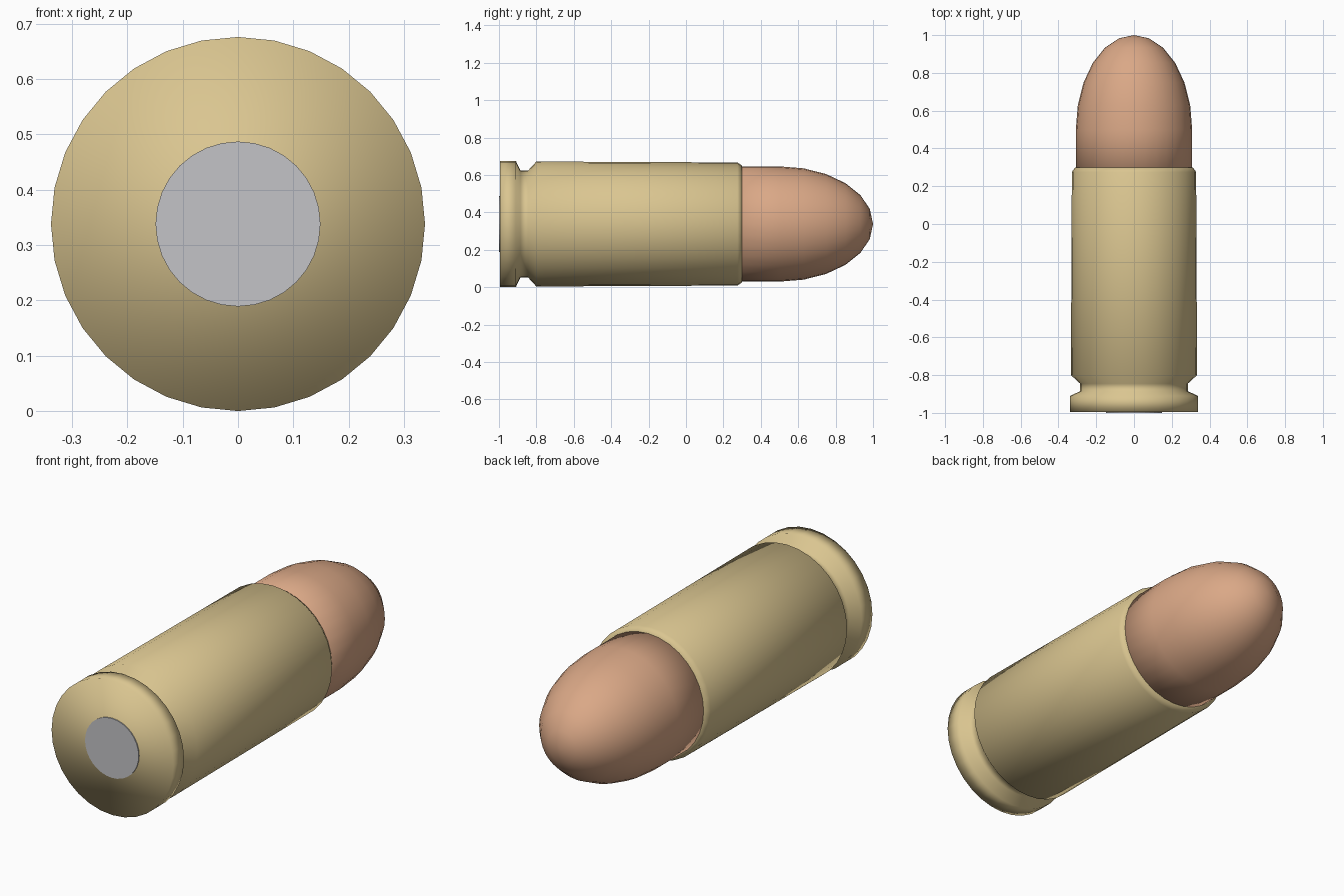
import bpy
import bmesh
from math import sin, cos, pi

SIDES = 32
AXIS_Z = 0.338

cube = bpy.data.objects.get("Cube")
if cube:
    bpy.data.objects.remove(cube, do_unlink=True)


def material(name, rgb, metallic=0.0):
    mat = bpy.data.materials.new(name)
    mat.use_nodes = True
    mat.diffuse_color = (*rgb, 1)
    mat.node_tree.nodes["Principled BSDF"].inputs["Base Color"].default_value = (*rgb, 1)
    return mat


def lathe(name, profile, mat, smooth=True):
    """Turn (y, radius) points about the long axis; zero radius makes a pole."""
    bm = bmesh.new()
    rings = []
    for y, r in profile:
        count = SIDES if r > 0 else 1
        rings.append([bm.verts.new((r * sin(2 * pi * i / SIDES), y,
                                    AXIS_Z + r * cos(2 * pi * i / SIDES)))
                      for i in range(count)])
    for a, b in zip(rings, rings[1:]):
        for i in range(SIDES):
            j = (i + 1) % SIDES
            if len(b) == 1:
                bm.faces.new((a[i], a[j], b[0]))
            else:
                bm.faces.new((a[i], a[j], b[j], b[i]))
    # Close open ends with flat caps
    for ring in (rings[0], rings[-1]):
        if len(ring) > 1:
            bm.faces.new(ring)
    bmesh.ops.recalc_face_normals(bm, faces=bm.faces)
    for face in bm.faces:
        face.smooth = smooth
    mesh = bpy.data.meshes.new(name)
    bm.to_mesh(mesh)
    bm.free()
    mesh.materials.append(mat)
    obj = bpy.data.objects.new(name, mesh)
    bpy.context.collection.objects.link(obj)
    return obj


brass = material("brass", (0.70, 0.56, 0.28))
copper = material("copper", (0.70, 0.39, 0.24))
steel = material("steel", (0.55, 0.55, 0.57))

# Case: rim, extractor groove, slightly tapered body and chamfered mouth
lathe("case", [(-0.995, 0.338), (-0.91, 0.338), (-0.885, 0.285), (-0.845, 0.285),
               (-0.80, 0.334), (0.275, 0.329), (0.30, 0.312)], brass)

# Bullet: straight shank seated in the case, then a rounded elliptical nose
nose = [(0.5 + 0.5 * sin(k * pi / 12), 0.308 * cos(k * pi / 12)) for k in range(6)]
lathe("bullet", [(0.2, 0.308)] + nose + [(1.0, 0)], copper)

# Primer: flat disc in the centre of the base
lathe("primer", [(-1.0, 0.149), (-0.95, 0.149)], steel, smooth=False)
